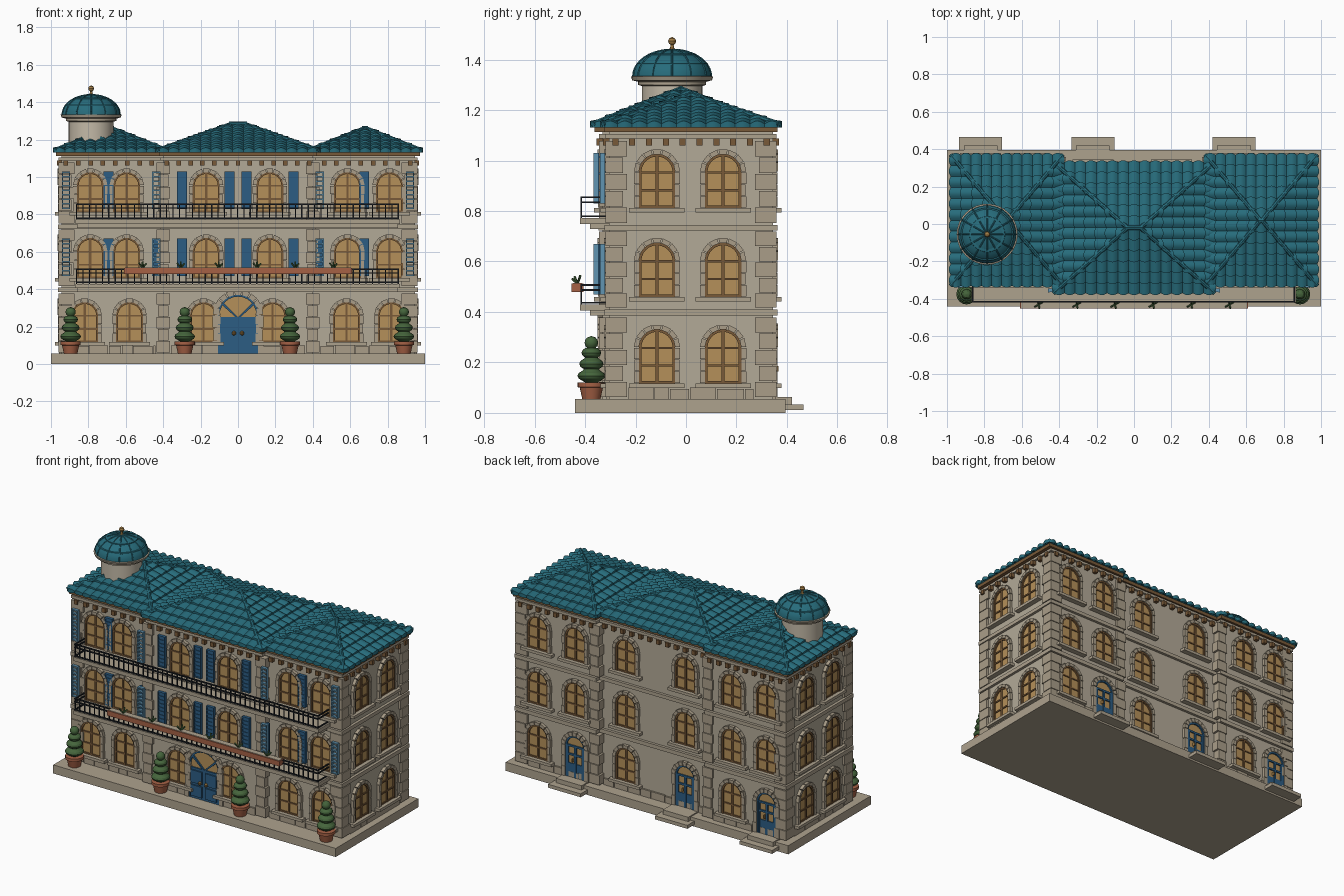
import bpy, bmesh, random
from math import sin, cos, pi
from mathutils import Vector, Matrix

if "Cube" in bpy.data.objects:
    bpy.data.objects.remove(bpy.data.objects["Cube"])

random.seed(4)
COL = dict(wall=(.45, .40, .31), stone=(.40, .34, .25), trim=(.42, .36, .27), brown=(.19, .10, .04),
           glass=(.46, .28, .10), blue=(.025, .11, .23), pale=(.12, .30, .45), roof=(.02, .15, .20),
           iron=(.012, .015, .02), clay=(.38, .12, .06), green=(.06, .13, .045), drum=(.55, .49, .39), brass=(.35, .2, .06))
mats, parts = {}, {}
for n, c in COL.items():
    mats[n] = bpy.data.materials.new(n)
    mats[n].diffuse_color = (*c, 1)

def part(name, mat):
    if name not in parts:
        parts[name] = (bmesh.new(), mat)
    return name

def frame(t, o, dist):
    """Wall frame: x along the wall, d outward, z up."""
    t, o = Vector(t), Vector(o)
    return lambda x, d, z: t * x + o * (dist + d) + Vector((0, 0, z))

WORLD = lambda x, y, z: Vector((x, y, z))

def prism(p, F, pts, d0, d1):
    bm = parts[p][0]
    a, b = ([bm.verts.new(F(x, d, z)) for x, z in pts] for d in (d0, d1))
    bm.faces.new(a)
    bm.faces.new(b[::-1])
    n = len(pts)
    for i in range(n):
        bm.faces.new((a[i], b[i], b[(i + 1) % n], a[(i + 1) % n]))

def box(p, F, x0, x1, d0, d1, z0, z1):
    prism(p, F, [(x0, z0), (x1, z0), (x1, z1), (x0, z1)], d0, d1)

def ring(p, F, x, z, r0, r1, d0, d1, n, gap=0.0):
    for i in range(n):
        a, b = pi * i / n + gap, pi * (i + 1) / n - gap
        prism(p, F, [(x + r * cos(t), z + r * sin(t)) for r, t in ((r0, a), (r1, a), (r1, b), (r0, b))], d0, d1)

def lathe(p, M, prof, n=24):
    bm = parts[p][0]
    rows = [[bm.verts.new(M @ Vector((r * cos(2 * pi * i / n), r * sin(2 * pi * i / n), z))) for i in range(n)] for r, z in prof]
    for a, b in zip(rows, rows[1:]):
        for i in range(n):
            bm.faces.new((a[i], a[(i + 1) % n], b[(i + 1) % n], b[i]))
    bm.faces.new(rows[0][::-1])
    bm.faces.new(rows[-1])

def bar(p, a, b, r, n=8):
    a, b = Vector(a), Vector(b)
    lathe(p, Matrix.Translation(a) @ (b - a).to_track_quat('Z', 'Y').to_matrix().to_4x4(), [(r, 0), (r, (b - a).length)], n)

for n, m in dict(base_slab='trim', walls='wall', bands='trim', quoins='stone', plinth_stones='stone', window_glass='glass',
                 window_frames='brown', arch_stones='stone', sills='trim', shutters='blue', louvres='pale', doors='blue',
                 door_handles='brass', eave_boards='brown', brackets='brown', roof_tiles='roof', roof_ridges='roof',
                 balcony_slabs='trim', railings='iron', planter='clay', planter_top='trim', planter_leaves='green',
                 pots='clay', topiary='green', tower_drum='drum', tower_rim='trim', tower_dome='roof', dome_ribs='roof',
                 finial='brass', back_steps='trim').items():
    part(n, m)

# base and the three wall blocks (x0, x1, y0, y1)
box('base_slab', WORLD, -1, 1, -.44, .395, 0, .055)
blocks = [(-.945, -.4, -.305, .345), (-.4, .4, -.33, .31), (.4, .945, -.305, .345)]
for x0, x1, y0, y1 in blocks:
    box('walls', WORLD, x0, x1, y0, y1, .05, 1.13)
    for z0, z1, e in ((.385, .41, .017), (.722, .745, .017), (1.088, 1.105, .014)):
        box('bands', WORLD, x0 - e, x1 + e, y0 - e, y1 + e, z0, z1)

FS, FC = frame((1, 0, 0), (0, -1, 0), .305), frame((1, 0, 0), (0, -1, 0), .33)
BS, BC = frame((1, 0, 0), (0, 1, 0), .345), frame((1, 0, 0), (0, 1, 0), .31)
SIDES = [frame((0, 1, 0), (s, 0, 0), .945) for s in (-1, 1)]
FLOORS = (.117, .46, .812)

# quoins: alternating corner blocks
for z0, z1 in ((.06, .38), (.415, .72), (.75, 1.08)):
    for i in range(5):
        h = (z1 - z0) / 5
        a, b = z0 + i * h + .002, z0 + (i + 1) * h - .002
        w = .055 if i % 2 else .072
        for s in (-1, 1):
            for y in (-.305, .345):
                yo = y + (.014 if y > 0 else -.014)
                yi = y - (w if y > 0 else -w)
                box('quoins', WORLD, s * (.945 - w), s * .959, min(yo, yi), max(yo, yi), a, b)
            box('quoins', WORLD, s * (.4 - w / 2), s * (.4 + w / 2), -.344, -.28, a, b)
            box('quoins', WORLD, s * (.4 - w / 2), s * (.4 + w / 2), .28, .357, a, b)

# plinth stones and cornice brackets along every wall
for F, a, b in [(FS, -.87, -.44), (FS, .44, .87), (FC, -.36, -.13), (FC, .13, .36), (BS, -.87, -.44), (BS, .44, .87), (BC, -.36, .36),
                (SIDES[0], -.23, .27), (SIDES[1], -.23, .27)]:
    x = a
    while x < b - .01:
        w = min(random.uniform(.06, .12), b - x)
        box('plinth_stones', F, x + .002, x + w - .002, 0, .011, .055, random.choice((.095, .1)))
        x += w
for F, a, b in [(FS, -.92, -.46), (FS, .46, .92), (FC, -.38, .38), (BS, -.92, -.42), (BS, .42, .92), (BC, -.35, .35),
                (SIDES[0], -.28, .32), (SIDES[1], -.28, .32)]:
    n = round((b - a) / .066)
    for i in range(n + 1):
        x = a + (b - a) * i / n
        box('brackets', F, x - .012, x + .012, 0, .024, 1.06, 1.088)

def arch_pts(x, z0, zs, r, n=14):
    return [(x - r, z0), (x + r, z0)] + [(x + r * cos(pi * i / n), zs + r * sin(pi * i / n)) for i in range(n + 1)]

def opening(F, x, z0, zs, r, thick, glass='window_glass', fr='window_frames', n=7):
    prism(glass, F, arch_pts(x, z0, zs, r), -.01, .004)
    ring(fr, F, x, zs, r - .01, r, 0, .013, 12)
    ring('arch_stones', F, x, zs, r, r + thick, 0, .02, n, .025)
    for s in (-1, 1):
        box(fr, F, x + s * r, x + s * (r - .01), 0, .013, z0, zs)
        for i in range(3):
            h = (zs - z0) / 3
            box('arch_stones', F, x + s * r, x + s * (r + thick - .003 * (i % 2)), 0, .018, z0 + i * h + .001, z0 + (i + 1) * h - .001)

def window(F, x, z0):
    opening(F, x, z0, z0 + .142, .072, .02)
    box('window_frames', F, x - .006, x + .006, 0, .011, z0, z0 + .208)
    for z in (z0, z0 + .066, z0 + .136):
        box('window_frames', F, x - .07, x + .07, 0, .010, z, z + .009)
    box('sills', F, x - .11, x + .11, 0, .034, z0 - .018, z0)

def back_door(F, x, d):
    opening(F, x, .055, .262, .068, .026, 'window_glass', 'doors', 9)
    box('doors', F, x - .062, x + .062, 0, .010, .055, .15)
    for cx in (x - .06, x - .007, x + .048):
        box('doors', F, cx, cx + .014, 0, .012, .055, .265)
    for z in (.2, .255):
        box('doors', F, x - .062, x + .062, 0, .012, z, z + .012)
    box('door_handles', F, x + .01, x + .018, 0, .022, .165, .185)
    box('back_steps', WORLD, x - .115, x + .115, .37, .465, .012, .034)
    box('back_steps', WORLD, x - .09, x + .09, .3, .42, .034, .062)

# windows on all sides
for k, z in enumerate(FLOORS):
    for x in (-.82, -.58, .58, .82) if k == 0 else (-.79, -.595, .585, .81):
        window(FS, x, z)
    for x in (-.185, .185) if k == 0 else (-.17, .17):
        window(FC, x, z)
    for F, xs in ((BS, (-.82, -.575, .535, .80)), (BC, (-.22, .2))):
        for x in xs:
            back_door(F, x, 0) if k == 0 and x in (-.82, .535, -.22) else window(F, x, z)
    for F in SIDES:
        for y in (-.115, .147):
            window(F, y, z)

# front entrance
opening(FC, 0, .055, .262, .108, .027, 'window_glass', 'doors', 9)
box('doors', FC, -.105, .105, 0, .012, .055, .25)
for s in (-1, 1):
    for z0, z1 in ((.07, .14), (.155, .235)):
        box('doors', FC, s * .012, s * .09, 0, .02, z0, z1)
    prism('doors', FC, [(0, .25), (s * .012, .25), (s * .085, .315), (s * .076, .325)], 0, .013)
    lathe('door_handles', Matrix.Translation((s * .022, -.355, .165)), [(.003, -.012), (.01, -.006), (.01, .006), (.003, .012)], 10)

# shutters, louvred ones at the block edges
for k, z in ((1, .47), (2, .83)):
    for F, x in ((FS, -.692), (FC, -.3), (FC, -.045), (FC, .045), (FC, .297), (FS, .675), (FS, -.92), (FS, .92), (FC, -.437), (FC, .437)):
        edge = abs(x) > .9 or abs(x) == .437
        w = .022 if edge else .026
        if not edge or (k == 1 and abs(x) < .5):
            box('shutters', F, x - w, x + w, 0, .014, z, z + .2)
        o = .016 if edge else 0
        for s in (-1, 1):
            box('louvres' if edge else 'shutters', F, x + s * w, x + s * (w - .006), o, .02 + o, z, z + .2)
        for i in range(9):
            box('louvres' if edge else 'shutters', F, x - w, x + w, o, .018 + o, z + i * .024, z + i * .024 + .008)

# balconies with iron railings
for z0, top in ((.405, .51), (.748, .858)):
    box('balcony_slabs', WORLD, -.87, .865, -.42, -.3, z0, z0 + .024)
    box('balcony_slabs', WORLD, -.86, .855, -.38, -.3, z0 - .02, z0)
    for z in (z0 + .035, top - .02, top):
        box('railings', WORLD, -.866, .86, -.419, -.411, z - .007, z)
        for x in (-.866, .853):
            box('railings', WORLD, x, x + .007, -.415, -.305, z - .007, z)
    for i in range(51):
        x = -.863 + 1.72 * i / 50
        box('railings', WORLD, x - .003, x + .003, -.418, -.412, z0 + .02, top)

# planter on the lower balcony
box('planter', WORLD, -.61, .61, -.453, -.407, .48, .512)
box('planter_top', WORLD, -.605, .605, -.448, -.412, .512, .515)
for i in range(6):
    c = Vector((-.51 + i * .204, -.43, .512))
    for dx, dy, dz in ((.02, .01, .025), (-.02, -.012, .028), (.004, -.022, .02), (0, .012, .034)):
        bar('planter_leaves', c, c + Vector((dx, dy, dz)), .005, 5)

# potted topiaries
for x in (-.895, -.285, .278, .887):
    M = Matrix.Translation((x, -.375, 0))
    lathe('pots', M, [(.036, .055), (.046, .1), (.054, .102), (.054, .12), (.044, .121)])
    prof = [(.02, .118)]
    for z, r, h in ((.147, .054, .026), (.194, .047, .026), (.238, .038, .024), (.278, .026, .026)):
        prof += [(r * cos(a) + .001, z + h * sin(a)) for a in (-.9, -.45, 0, .45, .9)]
    lathe('topiary', M, prof + [(.002, .304)], 16)

# hipped tile roofs: rows of barrel tiles clipped at the hips
def hip_roof(cx, cy, W, H, z0, rise, r):
    TW = .057
    for k in range(4):
        a, top, E = (W / 2, r, H / 2) if k % 2 == 0 else (H / 2, 0, W / 2)
        D = E - (0 if k % 2 == 0 else r)
        rows, nt = round(D / .055), round(2 * a / TW)
        bm, n = bmesh.new(), nt * 6
        for j in range(rows):
            v0, v1 = D * j / rows, D * (j + 1) / rows
            lines = []
            for v, lift, bulge in ((v0, -.004, 0), (v0, .010, .012), (v1 + .004, .001, .010)):
                ln = []
                for i in range(n + 1):
                    s = abs(sin(pi * i / 6))
                    ln.append(bm.verts.new((-a + 2 * a * i / n, -E + v - (.010 * s if v == v0 else 0), z0 + rise * v / D + lift + bulge * s)))
                lines.append(ln)
            for p, q in zip(lines, lines[1:]):
                for i in range(n):
                    bm.faces.new((p[i], p[i + 1], q[i + 1], q[i]))
        for s in (-1, 1):
            bmesh.ops.bisect_plane(bm, geom=bm.verts[:] + bm.edges[:] + bm.faces[:], plane_co=(s * a, -E, 0),
                                   plane_no=Vector((s * D, a - top, 0)).normalized(), clear_outer=True)
        bm.transform(Matrix.Translation((cx, cy, 0)) @ Matrix.Rotation(k * pi / 2, 4, 'Z'))
        me = bpy.data.meshes.new('tmp')
        bm.to_mesh(me)
        parts['roof_tiles'][0].from_mesh(me)
        bpy.data.meshes.remove(me)
    for sx in (-1, 1):
        for sy in (-1, 1):
            bar('roof_ridges', (cx + sx * W / 2, cy + sy * H / 2, z0 + .008), (cx + sx * r, cy, z0 + rise + .008), .012)
    bar('roof_ridges', (cx - r - .012, cy, z0 + rise + .008), (cx + r + .012, cy, z0 + rise + .008), .013)
    box('eave_boards', WORLD, cx - W / 2 + .008, cx + W / 2 - .008, cy - H / 2 + .008, cy + H / 2 - .008, z0 - .022, z0)

hip_roof(-.68, .02, .6, .70, 1.135, .117, .004)
hip_roof(.68, .02, .6, .70, 1.135, .117, .004)
hip_roof(0, -.02, .86, .70, 1.135, .14, .035)

# corner tower with ribbed dome
T = Matrix.Translation((-.785, -.055, 0))
lathe('tower_drum', T, [(.12, 1.1), (.12, 1.3)], 32)
lathe('tower_rim', T, [(.12, 1.295), (.135, 1.3), (.135, 1.312), (.158, 1.318), (.163, 1.333), (.15, 1.336)], 32)
dome = [(.154 * cos(i * pi / 20) + .001, 1.334 + .106 * sin(i * pi / 20)) for i in range(11)]
lathe('tower_dome', T, dome, 32)
for k in range(12):
    c, s = cos(k * pi / 6), sin(k * pi / 6)
    P = [T @ Vector((r * c, r * s, z)) for r, z in dome]
    for a, b in zip(P, P[1:]):
        bar('dome_ribs', a, b, .004, 6)
for i in (3, 6):
    r, z = dome[i]
    lathe('dome_ribs', T, [(r, z - .005), (r + .004, z - .003), (r + .003, z + .003), (r - .003, z + .005)], 32)
lathe('finial', T, [(.02, 1.436), (.008, 1.446), (.006, 1.458), (.013, 1.464), (.016, 1.473), (.012, 1.483), (.002, 1.489)], 12)

# turn the collected parts into objects
for name, (bm, mat) in parts.items():
    if name != 'roof_tiles':
        bmesh.ops.recalc_face_normals(bm, faces=bm.faces[:])
    me = bpy.data.meshes.new(name)
    bm.to_mesh(me)
    bm.free()
    me.materials.append(mats[mat])
    ob = bpy.data.objects.new(name, me)
    bpy.context.collection.objects.link(ob)
    ob.select_set(True)
    bpy.context.view_layer.objects.active = ob
bpy.ops.object.shade_smooth_by_angle()

for m in bpy.data.materials:
    if m.users and not m.is_grease_pencil:
        m.use_nodes = True
        m.node_tree.nodes["Principled BSDF"].inputs["Base Color"].default_value = m.diffuse_color
